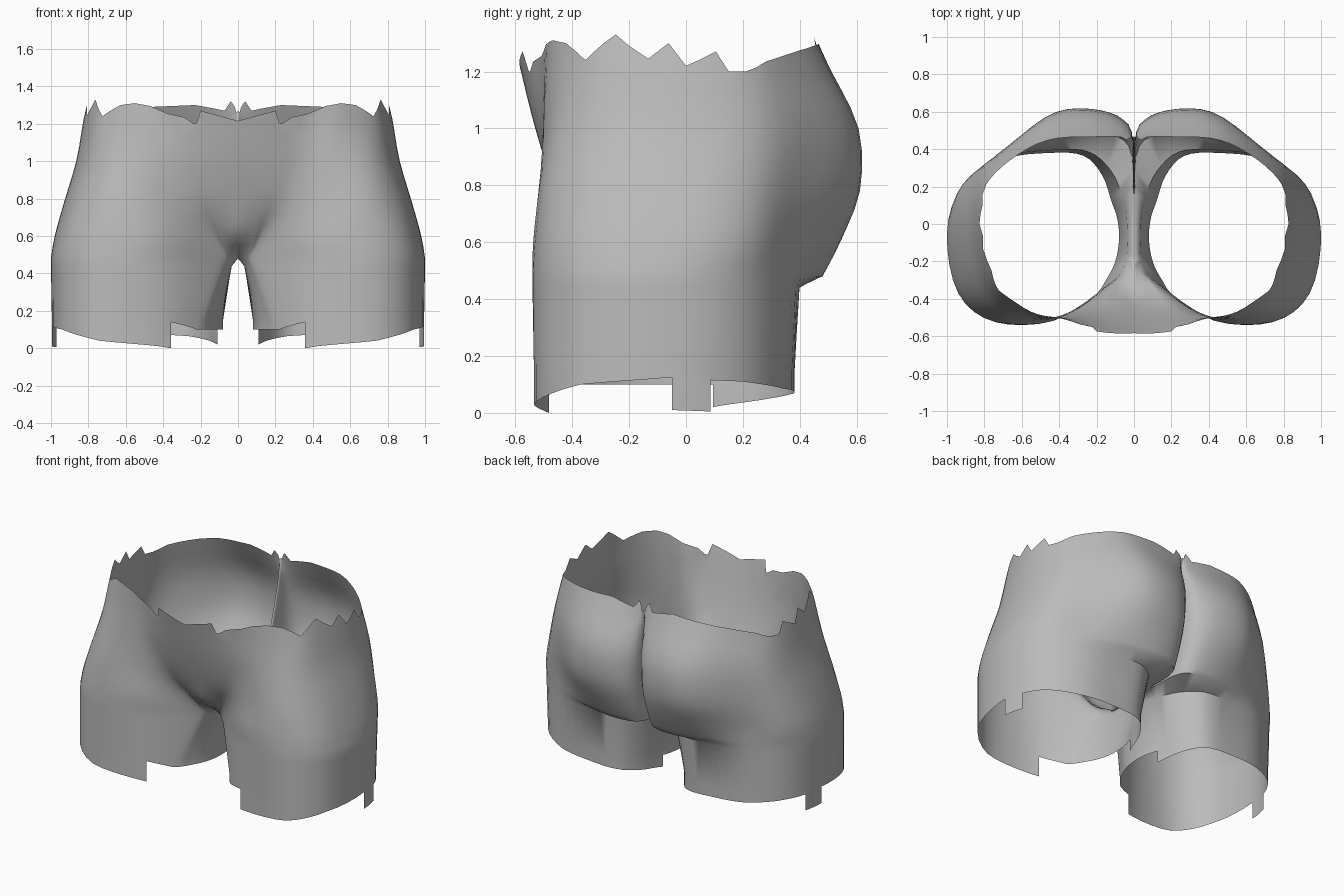
import bpy, bmesh, math
from mathutils import Vector

cube = bpy.data.objects.get("Cube")
if cube:
    bpy.data.objects.remove(cube)

SUB = 4      # columns between two section points
VSUB = 3     # rows between two sections

# Left-half sections (x, y): front centre, round the hip, to the back cleft
UPPER = [
    (1.20, [(0, -.58), (.19, -.56), (.37, -.505), (.54, -.48), (.70, -.39), (.785, -.26), (.83, 0),
            (.79, .21), (.66, .36), (.45, .49), (.22, .51), (.035, .48), (0, .45)]),
    (1.00, [(0, -.53), (.16, -.52), (.34, -.495), (.52, -.50), (.71, -.44), (.82, -.28), (.865, 0),
            (.82, .25), (.65, .43), (.42, .585), (.20, .60), (.03, .53), (0, .40)]),
    (0.78, [(0, -.46), (.12, -.455), (.26, -.45), (.50, -.515), (.73, -.49), (.88, -.32), (.93, 0),
            (.87, .24), (.68, .41), (.42, .59), (.17, .60), (.03, .52), (0, .33)]),
    (0.60, [(0, -.38), (.09, -.36), (.16, -.36), (.44, -.52), (.74, -.515), (.92, -.36), (.98, -.02),
            (.91, .22), (.70, .37), (.42, .51), (.18, .54), (.03, .47), (0, .24)]),
]
# Closed sections: the last two points run along the inner thigh
CROTCH = (0.48, [(0, -.2), (.05, -.26), (.10, -.30), (.42, -.51), (.74, -.525), (.94, -.37), (1, -.05),
                 (.92, .2), (.70, .36), (.43, .44), (.20, .48), (.03, .42), (0, .15), (0, .04), (0, -.08)])
LEG = [
    (0.44, [(.035, -.17), (.06, -.24), (.12, -.31), (.42, -.51), (.74, -.525), (.94, -.37), (1, -.05),
            (.92, .2), (.70, .355), (.43, .395), (.24, .385), (.12, .28), (.06, .14), (.04, .04), (.035, -.08)]),
    (0.15, [(.10, -.2), (.15, -.3), (.22, -.39), (.42, -.505), (.74, -.525), (.94, -.37), (.995, -.05),
            (.91, .2), (.70, .345), (.45, .38), (.27, .365), (.17, .26), (.12, .12), (.09, .03), (.08, -.08)]),
]
# Torn edges: (position along the section, height)
WAIST = [(0, 1.215), (1, 1.27), (1.25, 1.17), (1.5, 1.235), (2, 1.255), (2.5, 1.295), (3, 1.31),
         (3.5, 1.30), (4.25, 1.24), (5, 1.33), (5.5, 1.245), (5.75, 1.30), (6, 1.22), (6.5, 1.27),
         (6.75, 1.175), (7.5, 1.235), (8.5, 1.275), (9, 1.29), (10, 1.30), (10.75, 1.27),
         (11, 1.32), (11.5, 1.26), (12, 1.27)]
HEM = [(0, .10), (2, .10), (2.75, .14), (2.75, 0), (3, .01), (4, .04), (5, .10), (6, .125), (6, .01),
       (6.5, .005), (6.5, .115), (7, .11), (8, .085), (9, .075), (10, .065), (12.25, .02),
       (12.25, .10), (15, .10)]


def spline(p0, p1, p2, p3, t):
    return 0.5 * (2 * p1 + (p2 - p0) * t + (2 * p0 - 5 * p1 + 4 * p2 - p3) * t * t
                  + (3 * p1 - p0 - 3 * p2 + p3) * t ** 3)


def height(pairs, t):
    for (a, za), (b, zb) in zip(pairs, pairs[1:]):
        if a <= t <= b and b > a:
            return za + (zb - za) * (t - a) / (b - a)
    return pairs[-1][1]


def section(level, closed):
    """Smooth curve through one section."""
    z, pts = level
    p = [Vector((x, y, z)) for x, y in pts]
    n = len(p)
    flip = lambda v: Vector((-v.x, v.y, v.z))
    ext = [p[-1]] + p + p[:2] if closed else [flip(p[1])] + p + [flip(p[-2])]
    out = []
    for i in range(n if closed else n - 1):
        for k in range(SUB):
            v = spline(*ext[i:i + 4], k / SUB)
            if not (k == 0 and p[i].x == 0):
                v.x = max(v.x, 0.006)
            out.append(v)
    if not closed:
        out.append(p[-1].copy())
    return out


bm = bmesh.new()


def strip(upper, lower):
    """Quads between two rows of points."""
    for i in range(len(upper) - 1):
        quad = [upper[i], lower[i], lower[i + 1], upper[i + 1]]
        bm.faces.new([bm.verts.new(v) for v in quad])


# Crotch ring: its inner run lies on the centre plane
crotch = section(CROTCH, True)
for i in range(12 * SUB, len(crotch)):
    crotch[i].x = 0
n_up = 12 * SUB + 1

# Hips
keys = [section(s, False) for s in UPPER] + [crotch[:n_up]]
rows = []
for i in range(len(keys) - 1):
    a, d = keys[max(i - 1, 0)], keys[min(i + 2, len(keys) - 1)]
    for k in range(VSUB):
        row = [spline(a[j], keys[i][j], keys[i + 1][j], d[j], k / VSUB) for j in range(n_up)]
        for v in row:
            v.x = max(v.x, 0)
        rows.append(row)
rows.append(keys[-1])
for upper, lower in zip(rows, rows[1:]):
    strip(upper, lower)

# Torn waist continues the slope of the hips
waist = []
for j, v in enumerate(rows[0]):
    slope = (keys[0][j] - keys[1][j]) / 0.2
    waist.append(v + slope * (height(WAIST, j / SUB) - v.z))
    waist[-1].x = max(waist[-1].x, 0)
strip(waist, rows[0])

# Leg
rings = [crotch] + [section(s, True) for s in LEG]
rings = [r + r[:1] for r in rings]
for upper, lower in zip(rings, rings[1:]):
    strip(upper, lower)

# Torn hem, stepped where a height jumps
base = rings[-1]
for j in range(len(base) - 1):
    pair = base[j:j + 2]
    low = [Vector((v.x, v.y, height(HEM, (j + e) / SUB))) for v, e in zip(pair, (0.001, 0.999))]
    strip(pair, low)

bmesh.ops.remove_doubles(bm, verts=bm.verts, dist=0.0008)
bmesh.ops.dissolve_degenerate(bm, edges=bm.edges, dist=0.0005)

mesh = bpy.data.meshes.new("torn_shorts")
bm.to_mesh(mesh)
bm.free()
shorts = bpy.data.objects.new("torn_shorts", mesh)
bpy.context.collection.objects.link(shorts)

# Right half
mirror = shorts.modifiers.new("Mirror", 'MIRROR')
mirror.use_clip = True
mirror.merge_threshold = 0.001

# Colour
grey = bpy.data.materials.new("plain grey")
grey.use_nodes = True
colour = (0.5, 0.5, 0.5, 1)
grey.diffuse_color = colour
grey.node_tree.nodes["Principled BSDF"].inputs["Base Color"].default_value = colour
mesh.materials.append(grey)

bpy.context.view_layer.objects.active = shorts
shorts.select_set(True)
bpy.ops.object.shade_smooth_by_angle(angle=math.radians(50))
